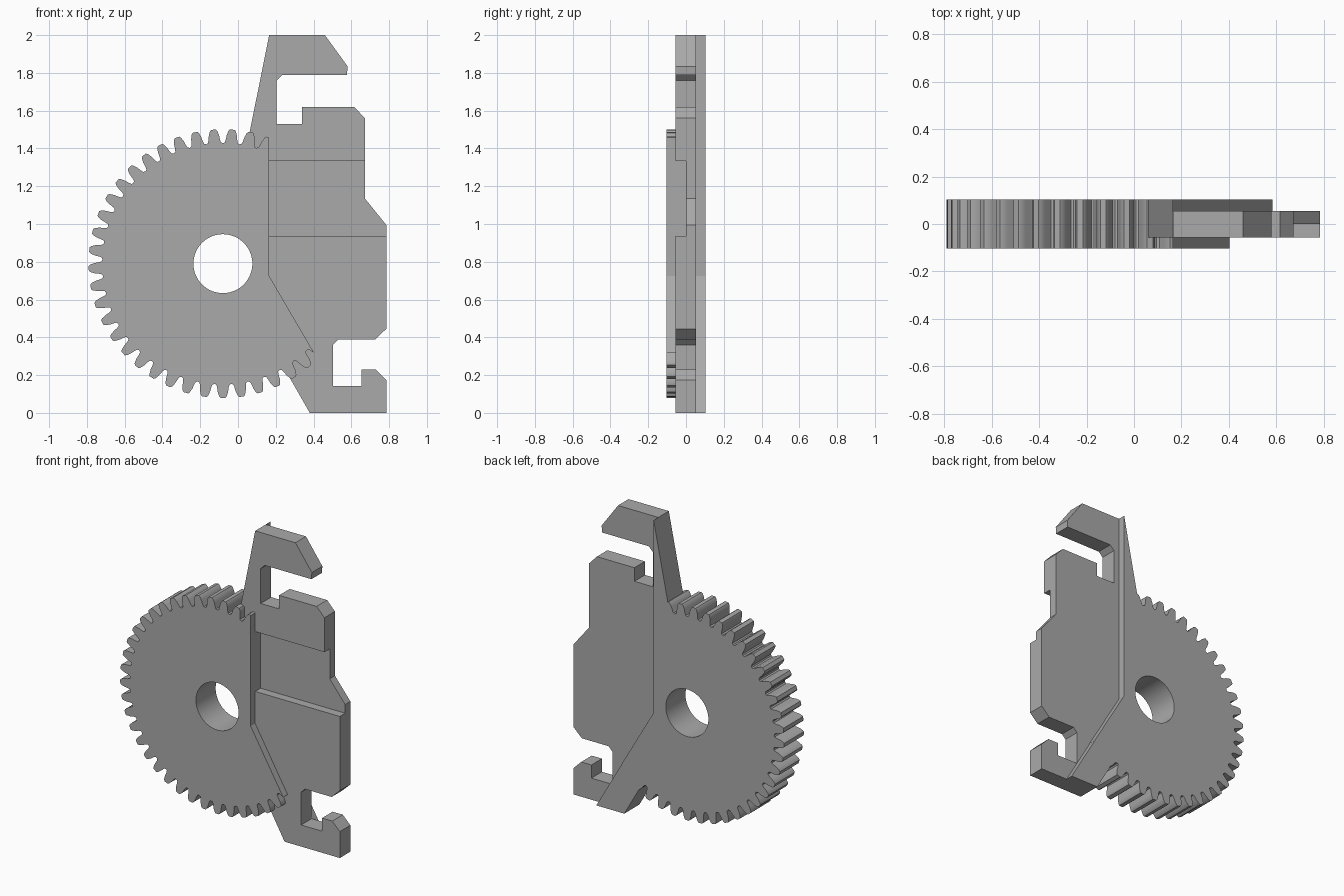
import bpy, bmesh, math

if "Cube" in bpy.data.objects:
    bpy.data.objects.remove(bpy.data.objects["Cube"], do_unlink=True)

grey = bpy.data.materials.new("plain grey")
grey.use_nodes = True
COLOUR = (0.4, 0.4, 0.4, 1)
grey.diffuse_color = COLOUR
grey.node_tree.nodes["Principled BSDF"].inputs["Base Color"].default_value = COLOUR


def slab(name, outline, y0, y1):
    """Extrude an (x, z) outline from y0 to y1."""
    bm = bmesh.new()
    face = bm.faces.new([bm.verts.new((x, y0, z)) for x, z in outline])
    result = bmesh.ops.extrude_face_region(bm, geom=[face])
    moved = [v for v in result["geom"] if isinstance(v, bmesh.types.BMVert)]
    bmesh.ops.translate(bm, verts=moved, vec=(0, y1 - y0, 0))
    bmesh.ops.recalc_face_normals(bm, faces=bm.faces)
    mesh = bpy.data.meshes.new(name)
    bm.to_mesh(mesh)
    bm.free()
    obj = bpy.data.objects.new(name, mesh)
    bpy.context.collection.objects.link(obj)
    mesh.materials.append(grey)
    return obj


def select(obj):
    bpy.ops.object.select_all(action="DESELECT")
    obj.select_set(True)
    bpy.context.view_layer.objects.active = obj


def cut(obj, cutter):
    """Subtract the cutter, then remove it."""
    cutter.hide_render = True
    mod = obj.modifiers.new("cut", "BOOLEAN")
    mod.operation = "DIFFERENCE"
    mod.solver = "EXACT"
    mod.object = cutter
    select(obj)
    bpy.ops.object.modifier_apply(modifier=mod.name)
    bpy.data.objects.remove(cutter, do_unlink=True)


CX, CZ = -0.08, 0.79
FRONT, BACK = -0.103, 0.103
PLATE_FRONT, PLATE_BACK = -0.056, 0.054
EDGE, BEND = 0.165, 0.725


def polar(r, degrees):
    a = math.radians(degrees)
    return CX + r * math.cos(a), CZ + r * math.sin(a)


# Gear with rounded teeth
TEETH = 45
flank = [(0.642, 3.1), (0.655, 2.7), (0.68, 2.3), (0.703, 1.6), (0.711, 1.0)]
tooth = [(0.638, -4)] + [(r, -a) for r, a in flank] + flank[::-1]
gear_outline = [polar(r, 270 + i * 360 / TEETH + a)
                for i in range(TEETH) for r, a in tooth]
gear = slab("gear", gear_outline, FRONT, BACK)

# Centre hole and the bent straight edge of the gear
cut(gear, slab("hole_cutter", [polar(0.156, i * 5) for i in range(72)], -0.3, 0.3))
cut(gear, slab("edge_cutter", [(EDGE, 2.2), (EDGE, BEND), (0.6, -0.02),
                               (1.2, -0.02), (1.2, 2.2)], -0.3, 0.3))

# Side plate with upper and lower hooks
inner = [(0.22, 0.28), (0.12, 0.8), (0.024, 1.3)]
plate = slab("hook_plate", [
    (EDGE, 2), (0.46, 2), (0.58, 1.835), (0.577, 1.79), (0.235, 1.79),
    (0.205, 1.76), (0.205, 1.53), (0.34, 1.53), (0.34, 1.62), (0.615, 1.62),
    (0.672, 1.56), (0.672, 1.135), (0.785, 0.995), (0.785, 0.445),
    (0.725, 0.388), (0.53, 0.388), (0.502, 0.36), (0.502, 0.143),
    (0.655, 0.143), (0.655, 0.23), (0.73, 0.23), (0.785, 0.175),
    (0.785, 0), (0.38, 0)] + inner, PLATE_FRONT, PLATE_BACK)

# Recessed band across the front of the plate
cut(plate, slab("recess_cutter", [(EDGE, 0.937), (1, 0.937), (1, 1.333),
                                  (EDGE, 1.333)], -0.3, 0))

# Raised rib behind the plate
slab("rear_rib", [(EDGE, 2), (EDGE, BEND), (0.585, 0), (0.38, 0)] + inner,
     0.03, BACK)

# Smooth the hole and tooth flanks, keep edges sharp
select(gear)
bpy.ops.object.shade_smooth_by_angle(angle=math.radians(30))
